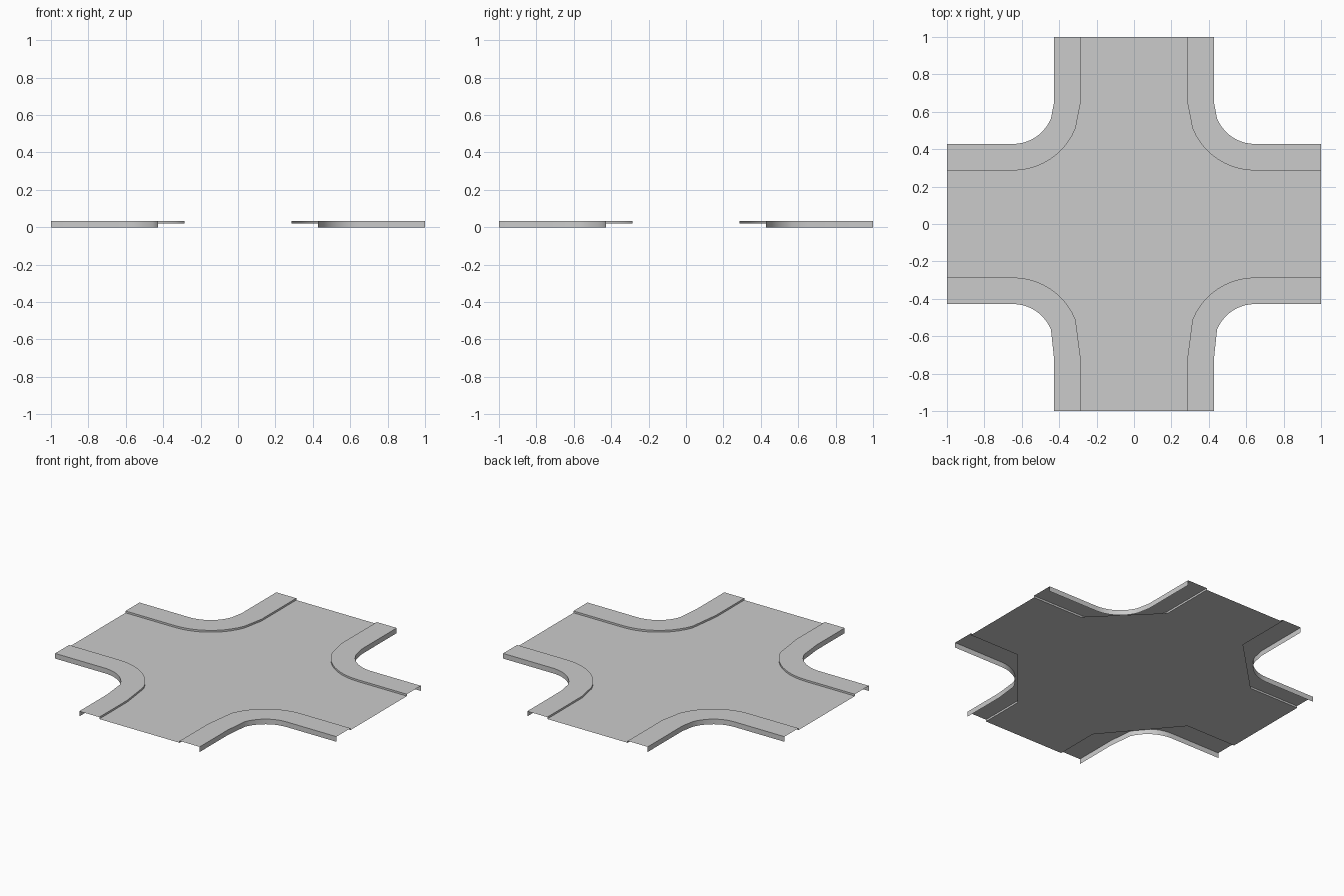
import bpy, math

if "Cube" in bpy.data.objects:
    bpy.data.objects.remove(bpy.data.objects["Cube"])

ROAD_Z, WALK_Z = 0.021, 0.033     # road surface and pavement heights
CENTRE = 0.647                    # centre of the rounded corners
INNER, OUTER = 0.286, 0.428       # kerb line and outer edge offsets


def make_object(name, verts, faces):
    mesh = bpy.data.meshes.new(name)
    mesh.from_pydata(verts, [], faces)
    mesh.update()
    obj = bpy.data.objects.new(name, mesh)
    bpy.context.collection.objects.link(obj)
    bpy.ops.object.select_all(action='DESELECT')
    obj.select_set(True)
    bpy.context.view_layer.objects.active = obj
    bpy.ops.object.shade_smooth_by_angle(angle=math.radians(35))
    return obj


def corner_path(offset, start_y, sx, sy):
    """Straight, rounded bend, straight: one edge of a pavement corner."""
    r = CENTRE - offset
    pts = [(offset, 1.0), (offset, start_y)]
    first, steps = 22, 10
    for i in range(steps + 1):
        a = math.radians(first + (90 - first) * i / steps)
        pts.append((CENTRE - r * math.cos(a), CENTRE - r * math.sin(a)))
    pts.append((1.0, offset))
    return [(sx * x, sy * y) for x, y in pts]


# Four pavement corners: kerb face, flat top, outer skirt (open ends and base)
for sx, sx_name in ((-1, "left"), (1, "right")):
    for sy, sy_name, start in ((-1, "front", 0.715), (1, "back", CENTRE)):
        inner = corner_path(INNER, start, sx, sy)
        outer = corner_path(OUTER, start, sx, sy)
        rails = [(inner, ROAD_Z), (inner, WALK_Z), (outer, WALK_Z), (outer, 0.0)]
        n = len(inner)
        verts = [(x, y, z) for path, z in rails for x, y in path]
        faces = []
        for k in range(3):
            for i in range(n - 1):
                a, b = k * n + i, k * n + i + 1
                f = (a, b, b + n, a + n)
                faces.append(f if sx * sy > 0 else f[::-1])
        make_object(f"pavement_{sy_name}_{sx_name}", verts, faces)

# Road sheet: cross shape whose corners are cut straight beneath the pavement
i, c, d = INNER, CENTRE, 0.715
outline = [(1, -i), (1, i), (c, i), (i, c), (i, 1), (-i, 1), (-i, c), (-c, i),
           (-1, i), (-1, -i), (-c, -i), (-i, -d), (-i, -1), (i, -1), (i, -d), (c, -i)]
make_object("road", [(x, y, ROAD_Z) for x, y in outline],
            [(15, 0, 1, 2), (3, 4, 5, 6), (7, 8, 9, 10), (11, 12, 13, 14),
             (2, 3, 6, 7, 10, 11, 14, 15)])
